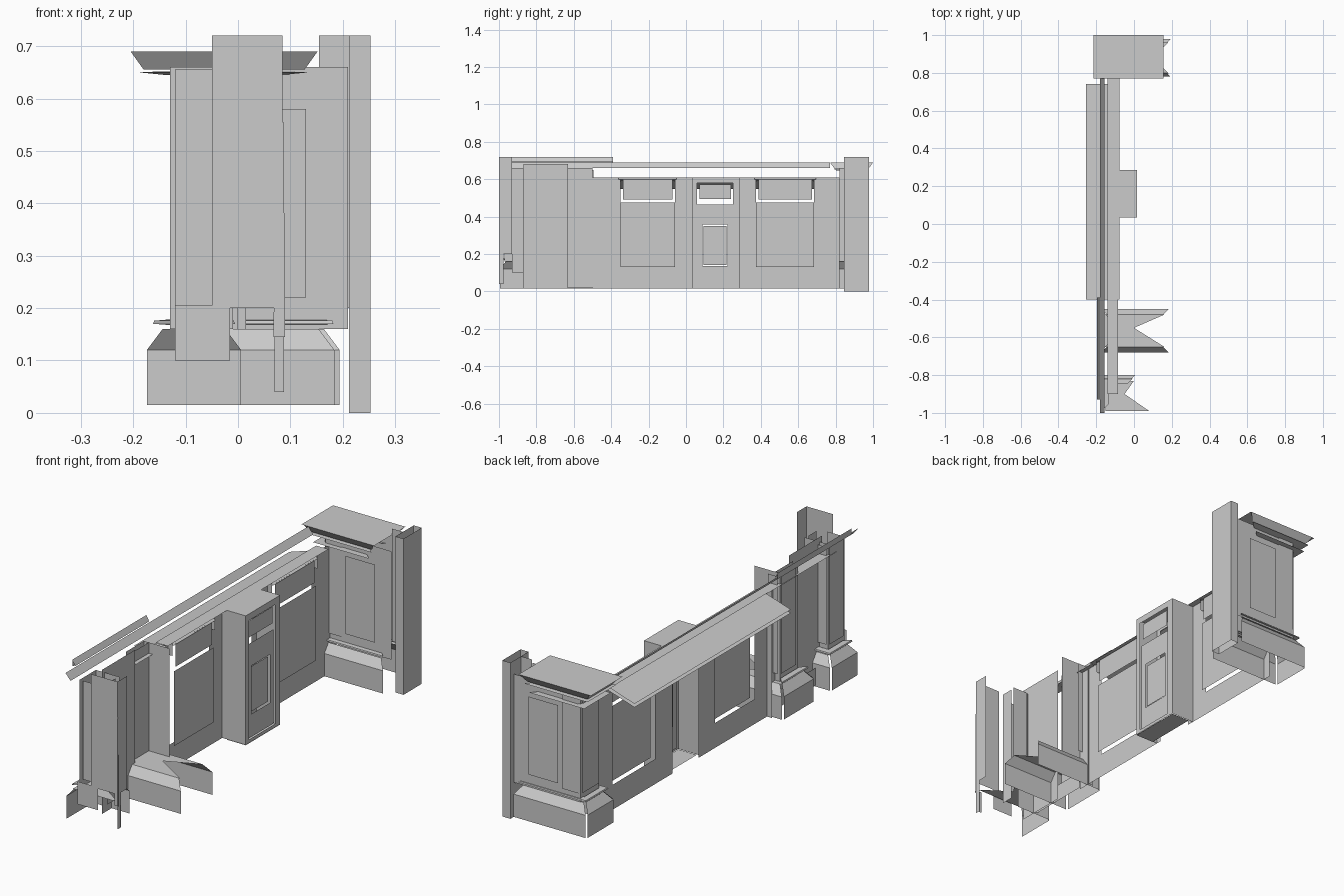
import bpy, bmesh

if "Cube" in bpy.data.objects:
    bpy.data.objects.remove(bpy.data.objects["Cube"])


def sheet(name, quads):
    """One mesh object from flat polygons."""
    bm = bmesh.new()
    for q in quads:
        bm.faces.new([bm.verts.new(p) for p in q])
    bmesh.ops.remove_doubles(bm, verts=bm.verts, dist=1e-5)
    me = bpy.data.meshes.new(name)
    bm.to_mesh(me)
    bm.free()
    ob = bpy.data.objects.new(name, me)
    bpy.context.collection.objects.link(ob)
    return ob


def px(x, y0, y1, z0, z1):
    return [(x, y0, z0), (x, y1, z0), (x, y1, z1), (x, y0, z1)]


def py(y, x0, x1, z0, z1):
    return [(x0, y, z0), (x1, y, z0), (x1, y, z1), (x0, y, z1)]


def pz(z, x0, x1, y0, y1):
    return [(x0, y0, z), (x1, y0, z), (x1, y1, z), (x0, y1, z)]


def frame(x, y0, y1, z0, z1, hy0, hy1, hz0, hz1):
    """Flat wall piece with one rectangular hole."""
    return [px(x, y0, hy0, z0, z1), px(x, hy1, y1, z0, z1),
            px(x, hy0, hy1, z0, hz0), px(x, hy0, hy1, hz1, z1)]


def ring(name, x0, x1, y0, y1, profile, sides, gap=0.0):
    """Moulding swept round a rectangle; profile is (inset, z) points."""
    quads = []
    for (i, za), (j, zb) in zip(profile, profile[1:]):
        def edge(s, d, z):
            a, b, c, e = x0 + d, x1 - d, y0 + d, y1 - d
            g = gap
            return {"-x": [(a, c + g, z), (a, e - g, z)],
                    "+x": [(b, c + g, z), (b, e - g, z)],
                    "-y": [(a + g, c, z), (b - g, c, z)],
                    "+y": [(a + g, e, z), (b - g, e, z)]}[s]
        for s in sides:
            lo, hi = edge(s, i, za), edge(s, j, zb)
            quads.append([lo[0], lo[1], hi[1], hi[0]])
    return sheet(name, quads)


BASE = [(0, .015), (0, .12), (.03, .16)]
LEDGE = [(.045, .168), (.018, .17), (.02, .176), (.045, .178)]
CORNICE = [(.025, .655), (0, .69)]
U = ("-x", "+y", "-y")

# Far corner pillar: base, shaft, mouldings, cap
ring("far_pillar_base", -.18, .2, .78, .98, BASE, U, .006)
ring("far_pillar_base_ledge", -.18, .2, .78, .98, LEDGE, U)
ring("far_pillar_shaft", -.13, .21, .82, .955, [(0, .16), (0, .66)], U)
ring("far_pillar_corner_strip", -.135, -.03, .815, .96, [(0, .2), (0, .655)], U, .012)
sheet("far_pillar_side_panel", [py(y, -.02, .13, .22, .58) for y in (.962, .813)])
ring("far_pillar_neck_ring", -.17, .115, .79, .985, [(.04, .612), (0, .612)], U)
ring("far_pillar_upper_ring", -.19, .135, .78, .99,
     [(.05, .645), (.0, .65), (.05, .652)], U)
ring("far_pillar_cornice", -.205, .152, .77, 1.0, CORNICE, U)
sheet("far_pillar_cap", [pz(.69, -.215, .155, .77, 1.0)])

# Tall square post behind the far pillar
ring("tall_post", .212, .253, .845, .978, [(0, 0), (0, .72)], ("-x", "+x", "-y", "+y"))
sheet("tall_post_flange", [py(.9, .155, .212, .2, .72)])

# Wall with two window openings
XW, XP = -.105, -.082
sheet("shop_wall", frame(XW, -.42, .035, .015, .61, -.35, -.06, .13, .605)
      + frame(XW, .285, .82, .015, .61, .375, .685, .13, .605)
      + [px(XW, -.5, -.42, .015, .61), px(XW, .035, .06, .015, .61),
         px(XW, .25, .285, .015, .61), px(XW, .06, .25, .585, .61)])
sheet("wall_top", [pz(.612, -.14, -.078, -.4, .77)])
sheet("near_wall_top", [pz(.61, -.14, -.085, -.9, -.4)])

# Windows: pane, transom and tilted head trim
for n, (a, b) in {"near": (-.35, -.06), "far": (.375, .685)}.items():
    sheet(n + "_window_pane", [px(XP, a, b, .13, .475)])
    sheet(n + "_window_transom", [px(XP, a + .012, b - .012, .492, .6)])
    sheet(n + "_window_head", [
        [(XW, a - .01, .61), (XW, b + .01, .61), (XP + .004, b + .01, .598), (XP + .004, a - .01, .598)],
        py(a - .01, XW, XP, .55, .61), py(b + .01, XW, XP, .55, .61)])

# Recessed doorway box
D0, D1, XD = .035, .285, .015
sheet("door_box", [py(D0, XW, XD, .015, .61), py(D1, XW, XD, .015, .61),
                   pz(.61, XW, XD, D0, D1), pz(.013, -.08, XD, D0, D1)]
      + frame(XD, D0, D1, .015, .61, .06, .25, .03, .58))
sheet("door_leaf", frame(XD - .008, .06, .25, .03, .465, .087, .223, .135, .358))
sheet("door_pane", [px(XD - .014, .093, .217, .142, .35)])
sheet("door_transom", [px(XD - .008, .072, .24, .495, .572)])

# Sloping awning: upper and lower skins
sheet("awning", [[(-.255, -.4, z), (-.255, .74, z), (-.115, .74, z + .045), (-.115, -.4, z + .045)]
                 for z in (.548, .564)])

# Long fascia along the top
sheet("long_fascia", [
    [(-.18, -1, .69), (-.18, .77, .69), (-.155, .77, .66), (-.155, -1, .66)]])
sheet("fascia_end_trim", [
    [(-.195, -.93, .72), (-.195, -.39, .72), (-.18, -.39, .695), (-.18, -.93, .695)],
    [(-.195, -.93, .72), (-.195, -.39, .72), (-.192, -.39, .69), (-.192, -.93, .69)]])

# Middle pillar with open, notched base
ring("middle_pillar_base", -.18, .19, -.68, -.45, BASE, U, .006)
ring("middle_pillar_base_ledge", -.18, .05, -.68, -.45, LEDGE, ("-x",))
ring("middle_pillar_shaft", -.13, 0, -.63, -.5, [(0, .16), (0, .66)], ("-x", "+y"))
ring("middle_pillar_corner_strip", -.138, -.07, -.615, -.485, [(0, .2), (0, .65)], ("-x", "+y"), .01)
sheet("middle_pillar_base_top", [
    [(-.15, -.48, .16), (.16, -.48, .16), (.0, -.55, .16), (-.15, -.55, .16)],
    [(-.15, -.65, .16), (.16, -.65, .16), (.0, -.55, .16), (-.15, -.55, .16)]])
sheet("middle_pillar_side_panels", [py(-.44, -.13, -.1, .015, .61), px(-.105, -.63, -.5, .1, .66)])

# Panel between middle and near pillars
sheet("side_entry_panel", [px(-.085, -.87, -.63, .015, .68)])
sheet("side_entry_sill", [px(-.1, -.8, -.5, .02, .1)])

# Near corner pillar
ring("near_pillar_base", -.18, .012, -1, -.8, BASE, ("-x", "+y"), .006)
ring("near_pillar_base_ledge", -.18, .012, -1, -.8, LEDGE, ("-x", "+y"))
sheet("near_pillar_base_top", [
    [(-.15, -.83, .16), (.0, -.83, .16), (-.05, -.9, .16), (-.15, -.9, .16)],
    [(-.15, -.99, .16), (.08, -.99, .16), (-.05, -.9, .16), (-.15, -.9, .16)]])
ring("near_pillar_shaft", -.13, -.01, -.97, -.85, [(0, .16), (0, .66)], ("-x", "+y"))
ring("near_pillar_corner_strip", -.138, -.07, -.96, -.84, [(0, .2), (0, .65)], ("-x", "+y"), .01)
sheet("near_pillar_end_face", [py(-.96, -.12, -.05, .2, .655), py(-.998, -.12, -.015, .1, .205)])
sheet("near_pillar_inner_face", [px(-.015, -.93, -.87, .1, .66)])
ring("near_tall_post", -.05, .085, -1, -.93, [(0, .2), (0, .72)], ("-y", "+x"))
sheet("near_thin_post", [
    [(.068, -.999, .145), (.09, -.999, .145), (.087, -.999, .555), (.07, -.999, .555)],
    [(.07, -.98, .04), (.088, -.98, .04), (.088, -.98, .145), (.07, -.98, .145)],
    [(.07, -.999, .555), (.083, -.999, .555), (.074, -.999, .593)],
    px(.086, -1, -.975, .04, .55)])
